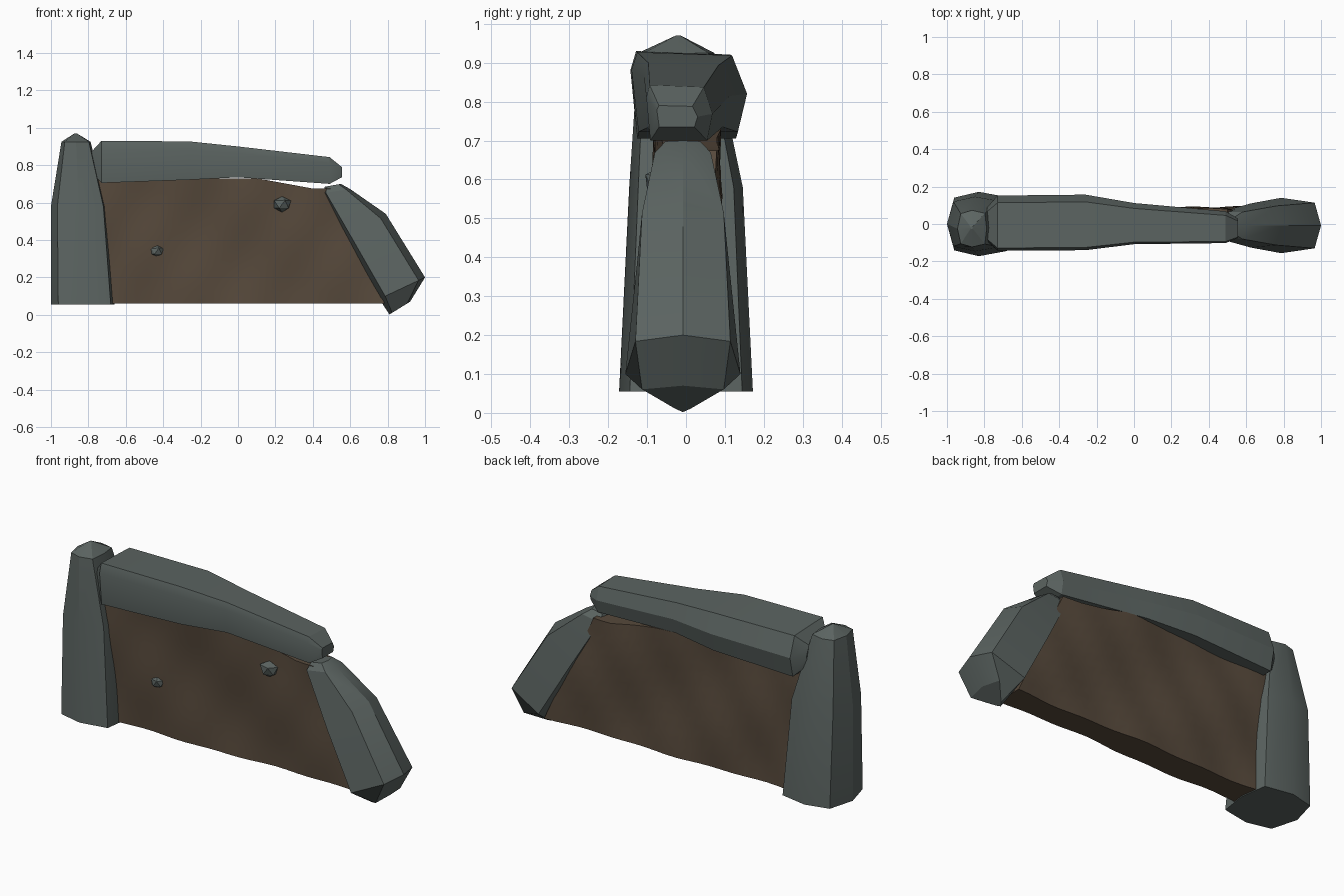
import bpy, bmesh, math, random
from mathutils import Vector

if "Cube" in bpy.data.objects:
    bpy.data.objects.remove(bpy.data.objects["Cube"])

random.seed(4)


def material(name, rgb):
    m = bpy.data.materials.new(name)
    m.diffuse_color = (*rgb, 1)
    m.use_nodes = True
    m.node_tree.nodes["Principled BSDF"].inputs["Base Color"].default_value = m.diffuse_color
    return m


STONE = material("grey_stone", (0.105, 0.127, 0.120))
EARTH = material("brown_earth", (0.096, 0.068, 0.045))


def finish(name, bm, mat, angle=None):
    bmesh.ops.recalc_face_normals(bm, faces=bm.faces)
    me = bpy.data.meshes.new(name)
    bm.to_mesh(me)
    bm.free()
    ob = bpy.data.objects.new(name, me)
    bpy.context.collection.objects.link(ob)
    me.materials.append(mat)
    if angle:
        bpy.ops.object.select_all(action='DESELECT')
        ob.select_set(True)
        bpy.context.view_layer.objects.active = ob
        bpy.ops.object.shade_smooth_by_angle(angle=math.radians(angle))
    return ob


def loft(name, rings, mat, angle):
    """Skin a row of closed rings and cap both ends."""
    bm = bmesh.new()
    rows = [[bm.verts.new(p) for p in r] for r in rings]
    n = len(rows[0])
    for a, b in zip(rows, rows[1:]):
        for k in range(n):
            bm.faces.new((a[k], a[(k + 1) % n], b[(k + 1) % n], b[k]))
    bm.faces.new(rows[0][::-1])
    bm.faces.new(rows[-1])
    return finish(name, bm, mat, angle)


# Upright stone: octagonal rings (z, centre x, centre y, half x, half y)
octagon = [(-1, 0), (-.77, -.82), (0, -1), (.88, -.84),
           (1, 0), (.88, .84), (0, 1), (-.77, .82)]
post = [(.055, -.83, 0, .17, .172), (.58, -.851, 0, .149, .146),
        (.925, -.866, -.025, .078, .098), (.97, -.868, -.02, .006, .006)]
loft("upright_stone",
     [[(cx + hx * a, cy + hy * b, z) for a, b in octagon]
      for z, cx, cy, hx, hy in post], STONE, 25)

# Lintel stone: six-sided rings (x, z bottom, z top, y front, y back)
hexagon = [(.06, 0), (0.0, .78), (.05, 1), (.87, .96), (1, .48), (.92, 0)]
beam = [(-.785, .76, .87, -.09, .09), (-.73, .705, .93, -.143, .152),
        (-.26, .722, .927, -.14, .157), (0, .735, .90, -.108, .112),
        (.49, .70, .843, -.102, .068), (.555, .735, .79, -.075, .03)]
loft("lintel_stone",
     [[(x, y0 + a * (y1 - y0), z0 + b * (z1 - z0)) for a, b in hexagon]
      for x, z0, z1, y0, y1 in beam], STONE, 25)

# Leaning stone: rings from inner to outer outline point, lower and upper half widths
section = [(0, 0, 0), (.13, -1, 0), (.86, 0, -1), (1, 0, 0), (.86, 0, 1), (.13, 1, 0)]
lean = [((.465, .685), (.55, .70), .045, .045), ((.45, .65), (.60, .672), .075, .072),
        ((.60, .36), (.79, .54), .118, .105), ((.755, .085), (1.0, .20), .148, .122),
        ((.81, .002), (.92, .07), .02, .105)]
loft("leaning_stone",
     [[(i[0] + t * (o[0] - i[0]), lo * a + hi * b - .008, i[1] + t * (o[1] - i[1]))
       for t, a, b in section] for i, o, lo, hi in lean], STONE, 25)


# Earth bank: thin wavy wall filling the frame
def bank_point(u, v, side):
    x = -.80 + u * (1.585 - .285 * v)
    top = .73 - .055 * max(0, min(1, (x - .1) / .3))
    z = .06 + v * (top - .06)
    wave = (.007 * math.sin(7 * x + 9 * z + side)
            + .005 * math.sin(17 * x - 11 * z + 2 * side))
    half = (.085 - .02 * v + .02 * u * v if side > 0
            else .068 - .02 * u + .02 * v * v)
    return Vector((x, side * half + wave, z))


rows, cols = 10, 24
rings = []
for i in range(cols + 1):
    u = i / cols
    front = [bank_point(u, j / rows, -1) for j in range(rows + 1)]
    back = [bank_point(u, j / rows, 1) for j in range(rows, -1, -1)]
    rings.append(front + back)
loft("earth_bank", rings, EARTH, 40)

# Pebbles set in the front of the bank
for k, (x, z, r) in enumerate([(.235, .59, .055), (-.435, .34, .042)]):
    bm = bmesh.new()
    bmesh.ops.create_icosphere(bm, subdivisions=1, radius=r)
    for v in bm.verts:
        v.co *= random.uniform(.85, 1.1)
        v.co = Vector((v.co.x, v.co.y * .8, v.co.z * .85)) + Vector((x, -.064, z))
    bmesh.ops.dissolve_limit(bm, angle_limit=math.radians(15),
                             verts=bm.verts, edges=bm.edges)
    finish("pebble_%d" % (k + 1), bm, STONE)
